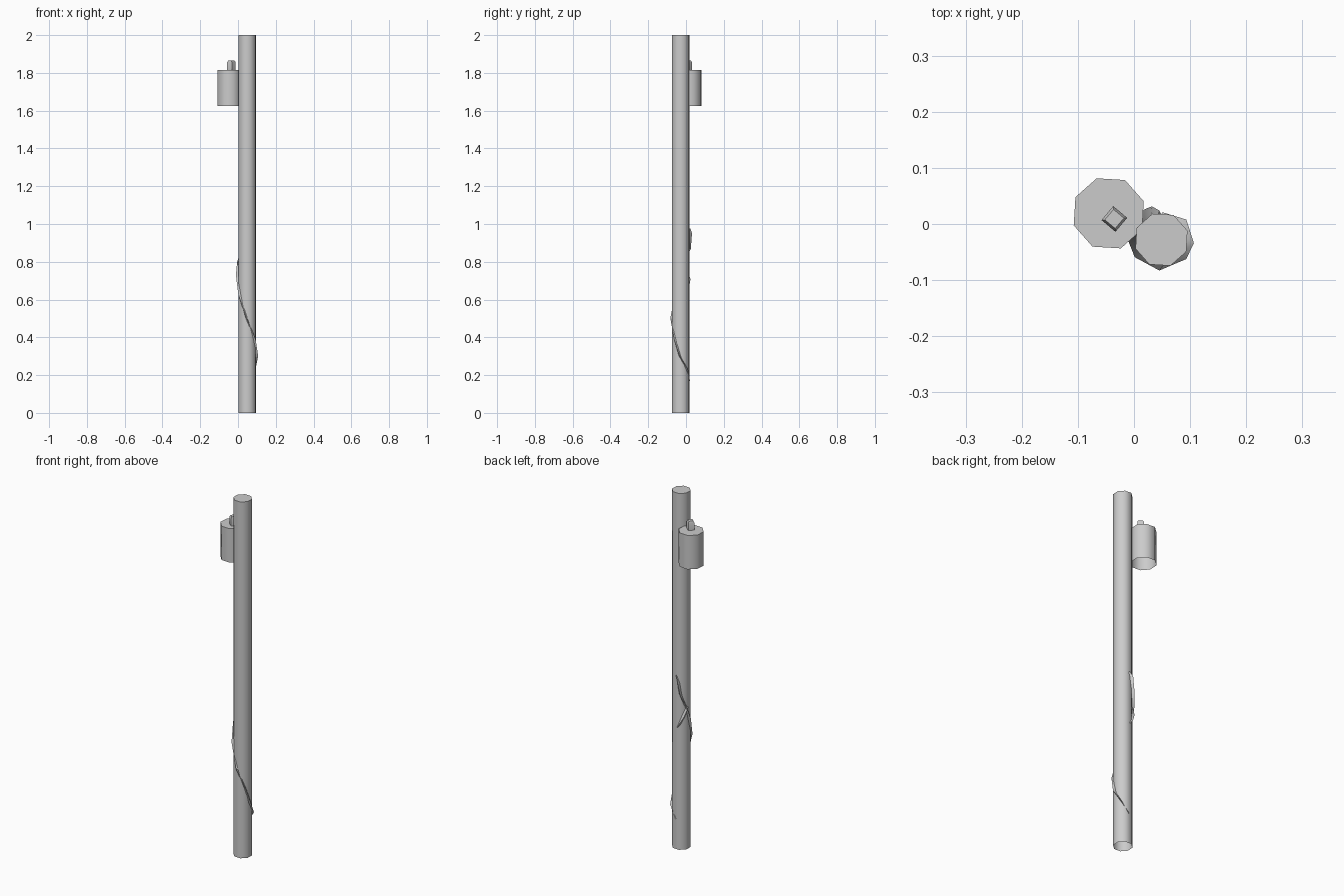
import bpy, bmesh
from math import radians, sin, cos

if "Cube" in bpy.data.objects:
    bpy.data.objects.remove(bpy.data.objects["Cube"])

PX, PY = 0.049, -0.028  # pole axis


def prism(name, x, y, rings, sides, turn):
    """Stacked rings of (radius, z): capped on top, open below."""
    bm = bmesh.new()
    loops = []
    for r, z in rings:
        loops.append([bm.verts.new((x + r * cos(radians(turn + 360 * i / sides)),
                                    y + r * sin(radians(turn + 360 * i / sides)), z))
                      for i in range(sides)])
    for lo, hi in zip(loops, loops[1:]):
        for i in range(sides):
            j = (i + 1) % sides
            bm.faces.new((lo[i], lo[j], hi[j], hi[i]))
    bm.faces.new(loops[-1])
    finish(name, bm)


def finish(name, bm):
    mesh = bpy.data.meshes.new(name)
    bm.normal_update()
    bm.to_mesh(mesh)
    bm.free()
    obj = bpy.data.objects.new(name, mesh)
    bpy.context.collection.objects.link(obj)
    bpy.ops.object.select_all(action='DESELECT')
    obj.select_set(True)
    bpy.context.view_layer.objects.active = obj
    bpy.ops.object.shade_smooth_by_angle(angle=radians(50))


def vine(name, path):
    """Flat ridged strip hugging the pole; path of (angle, z, half width, ridge radius)."""
    bm = bmesh.new()
    rows = []
    for a, z, w, r in path:
        row = []
        for da, dz, rad in ((-9, -1, 0.045), (0, 0, r), (9, 1, 0.045)):
            # strip runs up and round, so its width is tilted across the climb
            t = radians(a + da * w / 0.012)
            row.append(bm.verts.new((PX + rad * cos(t), PY + rad * sin(t), z - dz * w * 0.5)))
        rows.append(row)
    for lo, hi in zip(rows, rows[1:]):
        for i in range(2):
            bm.faces.new((lo[i], lo[i + 1], hi[i + 1], hi[i]))
    finish(name, bm)


# Pole
prism("pole", PX, PY, [(0.049, 0), (0.049, 2)], 8, 19)

# Hanging canister and its terminal
prism("transformer_can", -0.045, 0.019, [(0.066, 1.625), (0.066, 1.815)], 8, 19)
prism("terminal", -0.035, 0.009, [(0.023, 1.81), (0.023, 1.855), (0.017, 1.865)], 4, 5)

# Vine climbing round the pole, with a side shoot at the back
vine("vine", [(88, 0.17, 0.004, 0.049), (39, 0.235, 0.010, 0.057), (-6, 0.30, 0.012, 0.058),
              (-38, 0.39, 0.012, 0.056), (-94, 0.50, 0.012, 0.055), (-147, 0.63, 0.012, 0.057),
              (-180, 0.73, 0.012, 0.060), (-205, 0.80, 0.014, 0.059), (-240, 0.87, 0.014, 0.062),
              (-254, 0.95, 0.012, 0.062), (-266, 0.975, 0.004, 0.052)])
vine("vine_shoot", [(165, 0.80, 0.012, 0.057), (140, 0.75, 0.012, 0.058),
                    (116, 0.71, 0.010, 0.057), (100, 0.685, 0.005, 0.050)])
